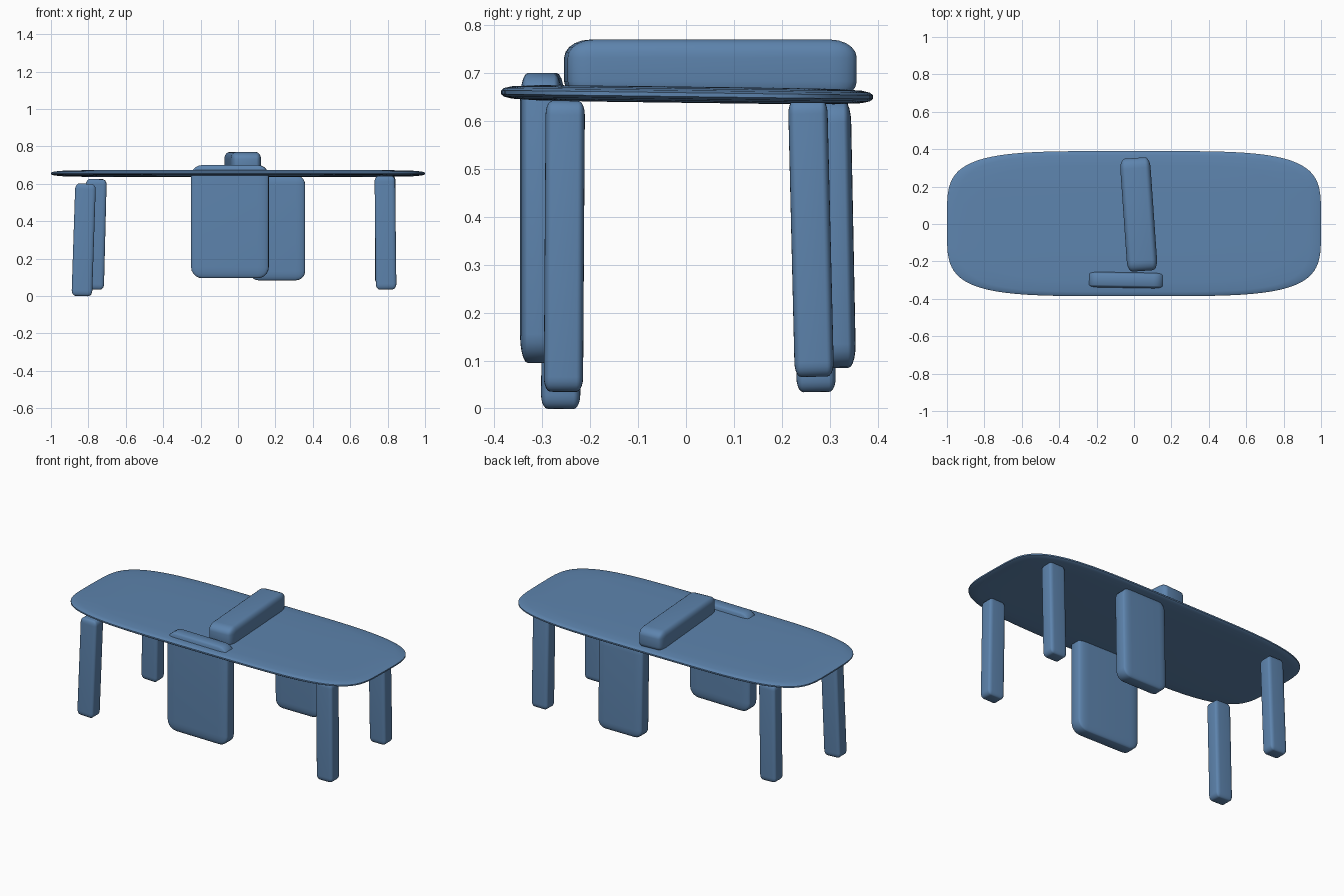
import bpy, bmesh, math
from mathutils import Vector

old = bpy.data.objects.get("Cube")
if old:
    bpy.data.objects.remove(old, do_unlink=True)

# Single blue material
blue = bpy.data.materials.new("dusty_blue")
blue.use_nodes = True
colour = (0.11, 0.23, 0.42, 1)
blue.diffuse_color = colour
blue.node_tree.nodes["Principled BSDF"].inputs["Base Color"].default_value = colour


def finish(name, bm):
    mesh = bpy.data.meshes.new(name)
    bmesh.ops.recalc_face_normals(bm, faces=bm.faces)
    bm.to_mesh(mesh)
    bm.free()
    mesh.materials.append(blue)
    obj = bpy.data.objects.new(name, mesh)
    bpy.context.collection.objects.link(obj)
    bpy.ops.object.select_all(action="DESELECT")
    obj.select_set(True)
    bpy.context.view_layer.objects.active = obj
    bpy.ops.object.shade_smooth_by_angle(angle=math.radians(35))
    return obj


def block(name, bottom, top, width, depth, radii, turn=0):
    """Rounded box running from the bottom centre to the top centre."""
    a, b = Vector(bottom), Vector(top)
    axis = b - a
    size = (width, depth, axis.length)
    bm = bmesh.new()
    bmesh.ops.create_cube(bm, size=1)
    # Bevel in stretched space so each axis gets its own radius
    bmesh.ops.scale(bm, vec=[s / r for s, r in zip(size, radii)], verts=bm.verts)
    bmesh.ops.bevel(bm, geom=bm.edges[:], offset=1, segments=5,
                    profile=0.5, affect="EDGES")
    bmesh.ops.scale(bm, vec=radii, verts=bm.verts)
    obj = finish(name, bm)
    obj.location = (a + b) / 2
    obj.rotation_euler = (-math.atan2(axis.y, axis.z),
                          math.atan2(axis.x, axis.z), math.radians(turn))
    return obj


# Table top: stacked superellipse rings with a thin rounded rim
def table_top():
    bm = bmesh.new()
    count, power = 96, 2 / 4.4
    half = [(0.4, 0.017), (0.8, 0.016), (0.94, 0.013), (0.985, 0.009), (1, 0.004)]
    profile = half + [(s, -z) for s, z in reversed(half)]
    rings = []
    for s, z in profile:
        ring = []
        for i in range(count):
            t = math.tau * i / count
            c, n = math.cos(t), math.sin(t)
            x = math.copysign(abs(c) ** power, c)
            y = math.copysign(abs(n) ** power, n) * 0.388
            ring.append(bm.verts.new((x * s, y * s, z)))
        rings.append(ring)
    for r, q in zip(rings, rings[1:]):
        for i in range(count):
            j = (i + 1) % count
            bm.faces.new((r[i], r[j], q[j], q[i]))
    bm.faces.new(rings[0])
    bm.faces.new(rings[-1])
    obj = finish("table_top", bm)
    obj.location = (0, 0.002, 0.655)
    obj.rotation_euler.x = -0.013


table_top()

# Four slightly leaning legs
legs = {
    "front_right_leg": ((-0.835, -0.262, 0), (-0.815, -0.255, 0.60)),
    "back_right_leg": ((-0.772, 0.272, 0.035), (-0.757, 0.262, 0.625)),
    "front_left_leg": ((0.792, -0.256, 0.035), (0.785, -0.252, 0.642)),
    "back_left_leg": ((0.787, 0.268, 0.066), (0.787, 0.254, 0.645)),
}
for name, (low, high) in legs.items():
    block(name, low, high, 0.11, 0.082, (0.022, 0.014, 0.03))

# Two hanging panels
block("front_panel", (-0.043, -0.3, 0.095), (-0.043, -0.3, 0.70),
      0.415, 0.088, (0.06, 0.016, 0.06), -1)
block("back_panel", (0.21, 0.311, 0.084), (0.21, 0.3, 0.645),
      0.298, 0.088, (0.05, 0.016, 0.05))

# Long bar lying across the top
block("top_bar", (0.025, 0.051, 0.645), (0.025, 0.051, 0.77),
      0.162, 0.605, (0.028, 0.055, 0.038), 4)
